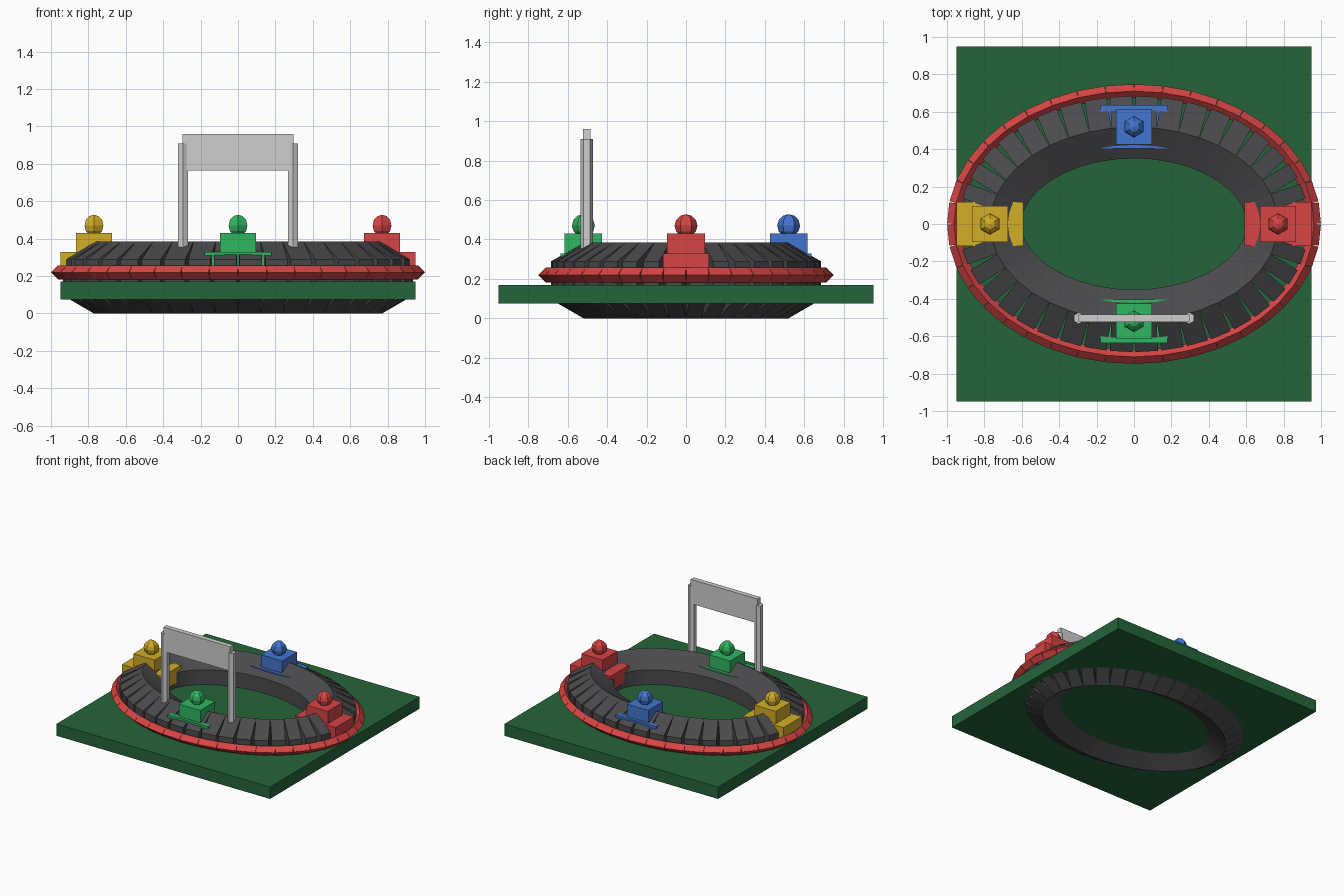
import bpy, bmesh, math
from mathutils import Vector, Matrix

if "Cube" in bpy.data.objects:
    bpy.data.objects.remove(bpy.data.objects["Cube"])


def material(name, rgb):
    m = bpy.data.materials.new(name)
    m.diffuse_color = (*rgb, 1)
    m.use_nodes = True
    m.node_tree.nodes["Principled BSDF"].inputs["Base Color"].default_value = m.diffuse_color
    return m


GRASS = material("grass green", (0.018, 0.13, 0.042))
ASPHALT = material("asphalt grey", (0.07, 0.07, 0.077))
RED = material("red", (0.68, 0.058, 0.058))
YELLOW = material("yellow", (0.65, 0.42, 0.02))
BLUE = material("blue", (0.055, 0.18, 0.63))
GREEN = material("bright green", (0.03, 0.47, 0.12))
GREY = material("light grey", (0.62, 0.62, 0.62))


def finish(name, bm, mat):
    bmesh.ops.recalc_face_normals(bm, faces=bm.faces[:])
    mesh = bpy.data.meshes.new(name)
    bm.to_mesh(mesh)
    bm.free()
    mesh.materials.append(mat)
    obj = bpy.data.objects.new(name, mesh)
    bpy.context.collection.objects.link(obj)
    return obj


def box(name, mat, x, y, z):
    """Box from (min, max) pairs."""
    bm = bmesh.new()
    bmesh.ops.create_cube(bm, size=1)
    for v in bm.verts:
        v.co = [lo + (c + 0.5) * (hi - lo) for c, (lo, hi) in zip(v.co, (x, y, z))]
    return finish(name, bm, mat)


def prism(bm, p, q, radius, sides, up):
    """Straight prism from p to q with a corner pointing along up."""
    side = (q - p).normalized().cross(up)
    rings = []
    for end in (p, q):
        ring = []
        for k in range(sides):
            a = math.tau * k / sides
            ring.append(bm.verts.new(end + radius * (math.cos(a) * up + math.sin(a) * side)))
        rings.append(ring)
    for k in range(sides):
        n = (k + 1) % sides
        bm.faces.new((rings[0][k], rings[0][n], rings[1][n], rings[1][k]))
    bm.faces.new(rings[0])
    bm.faces.new(rings[1])


def oval(name, mat, a, b, z, radius, sides, count=40):
    """Oval loop of separate straight segments, open at the outer joints."""
    bm = bmesh.new()
    pts = [Vector((a * math.cos(math.tau * i / count), b * math.sin(math.tau * i / count), z))
           for i in range(count)]
    for i in range(count):
        prism(bm, pts[i], pts[(i + 1) % count], radius, sides, Vector((0, 0, 1)))
    return finish(name, bm, mat)


A, B, R = 0.77, 0.518, 0.1925

# Ground slab, track and barrier
box("ground", GRASS, (-0.95, 0.95), (-0.95, 0.95), (0.075, 0.17))
oval("track", ASPHALT, A, B, R, R, 6)
oval("barrier", RED, A + R, B + R, 0.22, 0.037, 4)


# Cars with body, cabin and driver
def car(label, mat, x, y):
    box(label + "_body", mat, (x - 0.18, x + 0.18), (y - 0.117, y + 0.117), (0.21, 0.33))
    box(label + "_cabin", mat, (x - 0.095, x + 0.095), (y - 0.095, y + 0.095), (0.33, 0.43))
    bm = bmesh.new()
    bmesh.ops.create_uvsphere(bm, u_segments=6, v_segments=6, radius=0.058)
    # corners of the helmet point along y
    if max(v.co.x for v in bm.verts) > max(v.co.y for v in bm.verts):
        bmesh.ops.transform(bm, verts=bm.verts[:], matrix=Matrix.Rotation(math.pi / 2, 4, 'Z'))
    bmesh.ops.translate(bm, verts=bm.verts[:], vec=(x, y, 0.47))
    finish(label + "_driver", bm, mat)


car("red_car", RED, A, 0)
car("yellow_car", YELLOW, -A, 0)
car("blue_car", BLUE, 0, B + 0.002)
car("green_car", GREEN, 0, -B - 0.002)

# Start gantry
for label, x in (("left", -0.295), ("right", 0.295)):
    bm = bmesh.new()
    prism(bm, Vector((x, -0.503, 0.3)), Vector((x, -0.503, 0.91)), 0.031, 6, Vector((0, 1, 0)))
    finish(label + "_post", bm, GREY)
box("banner", GREY, (-0.297, 0.297), (-0.523, -0.483), (0.765, 0.96))
